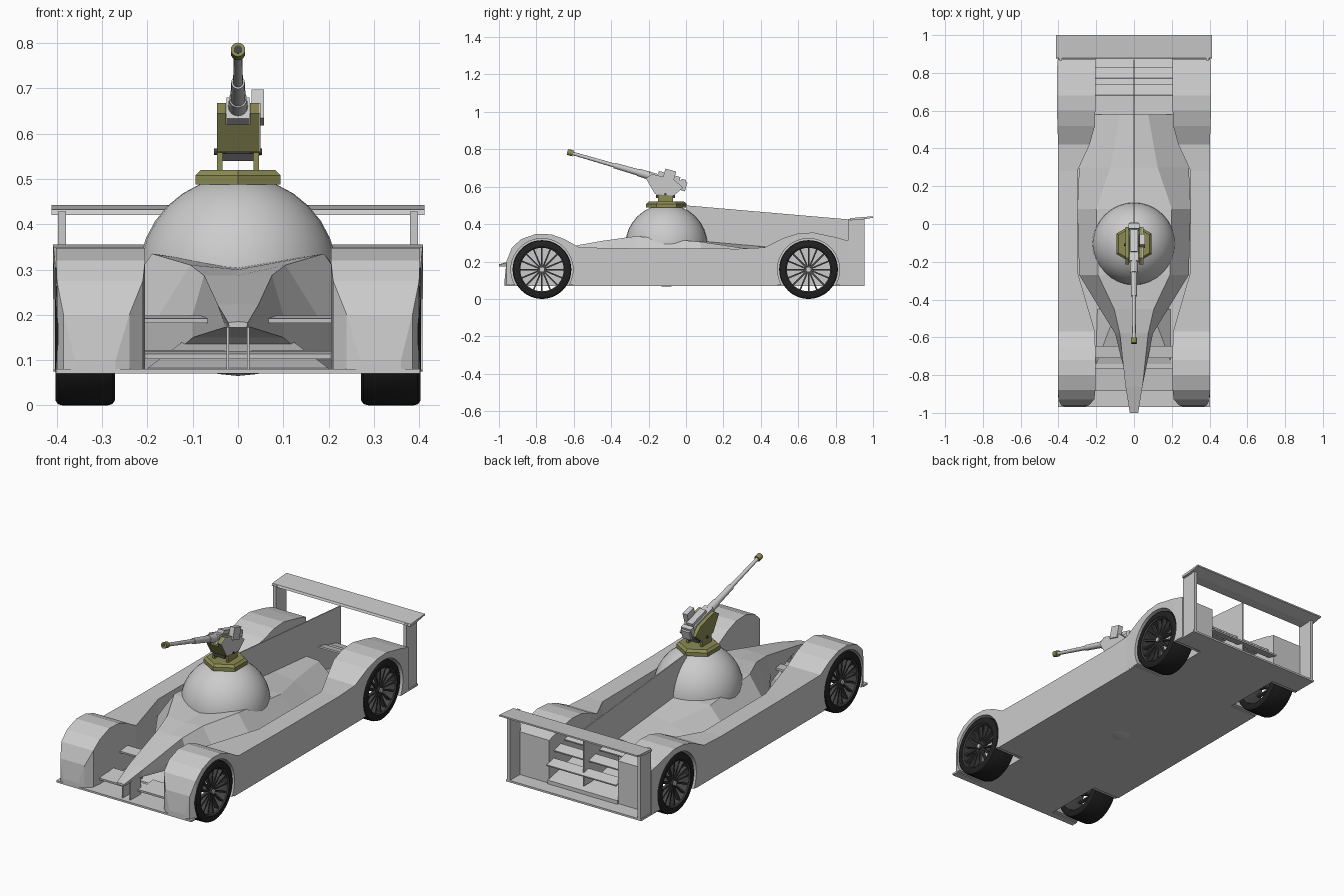
import bpy, bmesh, math
from mathutils import Matrix, Vector

if "Cube" in bpy.data.objects:
    bpy.data.objects.remove(bpy.data.objects["Cube"])


def material(name, c):
    m = bpy.data.materials.new(name)
    m.diffuse_color = (*c, 1)
    m.use_nodes = True
    m.node_tree.nodes["Principled BSDF"].inputs["Base Color"].default_value = m.diffuse_color
    return m


OLIVE = material("olive", (0.26, 0.26, 0.09))
RUBBER = material("rubber", (0.015, 0.015, 0.015))
DARK = material("dark_metal", (0.06, 0.06, 0.06))


def finish(name, bm, mat=None, smooth=False):
    bmesh.ops.recalc_face_normals(bm, faces=bm.faces)
    me = bpy.data.meshes.new(name)
    bm.to_mesh(me)
    bm.free()
    ob = bpy.data.objects.new(name, me)
    bpy.context.collection.objects.link(ob)
    if mat:
        me.materials.append(mat)
    if smooth:
        bpy.ops.object.select_all(action='DESELECT')
        ob.select_set(True)
        bpy.context.view_layer.objects.active = ob
        bpy.ops.object.shade_smooth_by_angle(angle=math.radians(35))
    return ob


def loft(name, rings, mat=None, closed=False, smooth=False):
    bm = bmesh.new()
    vs = [[bm.verts.new(p) for p in r] for r in rings]
    n, k = len(rings[0]), len(rings)
    for i in range(k if closed else k - 1):
        a, b = vs[i], vs[(i + 1) % k]
        for j in range(n):
            bm.faces.new((a[j], a[(j + 1) % n], b[(j + 1) % n], b[j]))
    if not closed:
        bm.faces.new(vs[0])
        bm.faces.new(vs[-1])
    return finish(name, bm, mat, smooth)


def prism(name, yz, x0, x1, mat=None):
    return loft(name, [[(x, y, z) for y, z in yz] for x in (x0, x1)], mat)


def box(name, x, y, z, mat=None, tilt=0):
    bm = bmesh.new()
    c = Vector([(a + b) / 2 for a, b in (x, y, z)])
    s = [abs(b - a) for a, b in (x, y, z)]
    bmesh.ops.create_cube(bm, size=1, matrix=Matrix.Translation(c)
                          @ Matrix.Rotation(tilt, 4, 'X') @ Matrix.Diagonal((*s, 1)))
    return finish(name, bm, mat)


def rod(name, a, b, r, mat=None, seg=16, r2=None):
    a, b = Vector(a), Vector(b)
    bm = bmesh.new()
    m = Matrix.Translation((a + b) / 2) @ (b - a).to_track_quat('Z', 'Y').to_matrix().to_4x4()
    bmesh.ops.create_cone(bm, cap_ends=True, segments=seg, radius1=r,
                          radius2=r if r2 is None else r2, depth=(b - a).length, matrix=m)
    return finish(name, bm, mat, seg > 8)


AXLES = {"front": -0.77, "rear": 0.655}
HUB_Z, R = 0.157, 0.157

# Floor plate with wheel notches
box("floor", (-0.24, 0.24), (-0.97, 0.955), (0.07, 0.08))
for s in (-1, 1):
    for y0, y1 in ((-0.97, -0.935), (-0.605, 0.49), (0.82, 0.955)):
        box("floor_edge", (s * 0.24, s * 0.402), (y0, y1), (0.07, 0.08))

# Fenders and sidepods: y, inner x, outer x, top z
STATIONS = [(-0.97, 0.27, 0.36, 0.10), (-0.96, 0.24, 0.385, 0.20), (-0.93, 0.21, 0.40, 0.275),
            (-0.88, 0.205, 0.402, 0.32), (-0.80, 0.205, 0.402, 0.348), (-0.72, 0.205, 0.402, 0.345),
            (-0.65, 0.205, 0.402, 0.32), (-0.57, 0.207, 0.402, 0.275), (-0.25, 0.30, 0.402, 0.27),
            (0.28, 0.30, 0.402, 0.268), (0.42, 0.235, 0.402, 0.275), (0.52, 0.207, 0.405, 0.325),
            (0.60, 0.205, 0.408, 0.35), (0.68, 0.205, 0.408, 0.355), (0.80, 0.205, 0.408, 0.33),
            (0.87, 0.205, 0.405, 0.31)]
for s in (-1, 1):
    side = loft("side_body", [[(s * a, y, 0.075), (s * a, y, z), (s * b, y, z), (s * b, y, 0.075)]
                              for y, a, b, z in STATIONS])
    for end, y in AXLES.items():
        cut = rod("wheel_arch_cutter", (s * 0.24, y, HUB_Z), (s * 0.5, y, HUB_Z), 0.166, seg=48)
        cut.hide_render = True
        cut.hide_set(True)
        mod = side.modifiers.new("arch", 'BOOLEAN')
        mod.operation, mod.solver, mod.object = 'DIFFERENCE', 'EXACT', cut

# Wheels: tyre, rim, spokes, hub
TYRE = [(0.122, 0.272), (0.146, 0.272), (0.154, 0.277), (R, 0.288), (R, 0.388),
        (0.154, 0.398), (0.146, 0.403), (0.122, 0.403)]
RIM = [(0.116, 0.285), (0.123, 0.275), (0.123, 0.402), (0.116, 0.396)]
for s in (-1, 1):
    for end, yc in AXLES.items():
        for part, prof, mat in (("tyre", TYRE, RUBBER), ("rim", RIM, DARK)):
            rings = [[(s * x, yc + r * math.cos(t), HUB_Z + r * math.sin(t)) for r, x in prof]
                     for t in (i * math.tau / 48 for i in range(48))]
            loft(f"{end}_{part}", rings, mat, closed=True, smooth=True)
        for i in range(16):
            t = i * math.tau / 16
            u, v = Vector((0, math.cos(t), math.sin(t))), Vector((0, -math.sin(t), math.cos(t)))
            c = Vector((0, yc, HUB_Z))
            loft(f"{end}_spoke", [[c + u * r + v * w + Vector((s * x, 0, 0))
                                   for w, x in ((-0.004, 0.37), (0.004, 0.37), (0.004, xo), (-0.004, xo))]
                                  for r, xo in ((0.015, 0.382), (0.118, 0.392))], DARK)
        rod(f"{end}_hub", (s * 0.24, yc, HUB_Z), (s * 0.39, yc, HUB_Z), 0.018, DARK)
        rod(f"{end}_hub_cap", (s * 0.39, yc, HUB_Z), (s * 0.396, yc, HUB_Z), 0.012)

# Nose and central hull: y, top half width, top z, centre z, lower half width, lower z, bottom z
HULL = [(-1.0, 0.022, 0.183, 0.185, 0.02, 0.176, 0.172), (-0.86, 0.045, 0.222, 0.224, 0.03, 0.18, 0.172),
        (-0.58, 0.075, 0.287, 0.287, 0.10, 0.20, 0.15), (-0.45, 0.105, 0.31, 0.30, 0.18, 0.19, 0.08),
        (-0.27, 0.19, 0.335, 0.305, 0.29, 0.19, 0.08), (0.08, 0.20, 0.305, 0.31, 0.30, 0.19, 0.08),
        (0.30, 0.125, 0.272, 0.29, 0.29, 0.18, 0.08), (0.58, 0.075, 0.26, 0.265, 0.205, 0.15, 0.08)]
rings = []
for y, wt, zt, zc, wb, zb, bot in HULL:
    half = [(wt, zt), (wb, zb), (wb, bot)]
    rings.append([(0, y, zc)] + [(x, y, z) for x, z in half] + [(-x, y, z) for x, z in reversed(half)])
loft("central_hull", rings)
prism("tail_fin", [(0.0, 0.2), (0.0, 0.5), (0.87, 0.425), (0.87, 0.12), (0.5, 0.12)], -0.003, 0.003)

# Front ramp, flaps and struts
loft("front_ramp", [[(-a, y, 0.075), (a, y, 0.075), (b, y, z), (-b, y, z)]
                    for y, a, b, z in ((-0.74, 0.2, 0.2, 0.082), (-0.45, 0.2, 0.09, 0.165))])
for s in (-1, 1):
    box("front_upper_flap", (s * 0.06, s * 0.208), (-0.71, -0.645), (0.185, 0.195), tilt=0.1)
    box("front_middle_flap", (s * 0.03, s * 0.208), (-0.82, -0.765), (0.11, 0.12), tilt=0.1)
    box("nose_strut", (s * 0.02, s * 0.025), (-0.95, -0.86), (0.08, 0.178))
box("front_lower_flap", (-0.208, 0.208), (-0.885, -0.82), (0.106, 0.117), tilt=0.1)

# Rear deck, slats and wing
prism("rear_deck", [(0.56, 0.08), (0.56, 0.15), (0.68, 0.145), (0.88, 0.10), (0.88, 0.08)], -0.207, 0.207)
for y, z in ((0.71, 0.27), (0.80, 0.245), (0.86, 0.19)):
    box("rear_slat", (-0.207, 0.207), (y - 0.03, y + 0.03), (z - 0.004, z + 0.004), tilt=-0.25)
prism("rear_wing", [(0.875, 0.42), (0.88, 0.432), (1.0, 0.442), (1.0, 0.434), (0.93, 0.422)], -0.412, 0.412)
for s in (-1, 1):
    prism("wing_endplate", [(0.865, 0.075), (0.865, 0.428), (0.955, 0.432), (0.955, 0.075)],
          s * 0.38, s * 0.398)

# Dome
bm = bmesh.new()
bmesh.ops.create_uvsphere(bm, u_segments=32, v_segments=16, radius=0.22,
                          matrix=Matrix.Translation((0, -0.105, 0.285)))
finish("dome", bm, smooth=True)

# Turret base
for name, r, r2, z0, z1 in (("turret_base", 0.108, 0.108, 0.488, 0.508),
                            ("turret_base_top", 0.108, 0.095, 0.508, 0.52)):
    ring = [(math.sin(i * math.tau / 6), math.cos(i * math.tau / 6)) for i in range(6)]
    loft(name, [[(q * x, -0.105 + q * y, z) for x, y in ring] for q, z in ((r, z0), (r2, z1))], OLIVE)

# Gun cradle
PLATE = [(-0.215, 0.645), (-0.165, 0.56), (-0.065, 0.552), (-0.015, 0.595), (-0.06, 0.635), (-0.18, 0.668)]
for s in (-1, 1):
    box("cradle_leg", (s * 0.034, s * 0.046), (-0.15, -0.07), (0.515, 0.57), OLIVE)
    prism("cradle_side", PLATE, s * 0.027, s * 0.046, OLIVE)
prism("cradle_cover", PLATE, 0.046, 0.05)
prism("cradle_front", [(-0.2, 0.62), (-0.165, 0.56), (-0.155, 0.56), (-0.18, 0.62)], -0.03, 0.03, OLIVE)
box("cradle_floor", (-0.034, 0.034), (-0.16, -0.06), (0.54, 0.556), DARK)
rod("trunnion", (-0.053, -0.11, 0.56), (0.053, -0.11, 0.56), 0.007, DARK)

# Gun, elevated along its axis
ELEV = 0.283
START, AIM = Vector((0, -0.2, 0.66)), Vector((0, -math.cos(ELEV), math.sin(ELEV)))
for name, t0, t1, r, r2, mat in (("barrel_collar", -0.01, 0.06, 0.022, 0.02, None),
                                 ("barrel_jacket", 0.06, 0.19, 0.017, 0.015, None),
                                 ("barrel", 0.19, 0.425, 0.011, 0.009, None),
                                 ("muzzle", 0.42, 0.45, 0.016, 0.016, OLIVE)):
    rod(name, START + AIM * t0, START + AIM * t1, r, mat, r2=r2)
rod("bore", START + AIM * 0.445, START + AIM * 0.452, 0.009, DARK)
box("receiver", (-0.025, 0.025), (-0.205, 0.005), (0.603, 0.652), tilt=-ELEV)
box("receiver_lid", (-0.018, 0.018), (-0.15, -0.03), (0.645, 0.668), tilt=-ELEV)
box("breech_handle", (-0.03, 0.03), (-0.03, -0.005), (0.59, 0.64), tilt=-ELEV)
box("ammunition_box", (0.03, 0.057), (-0.12, -0.06), (0.625, 0.69), tilt=-ELEV)
